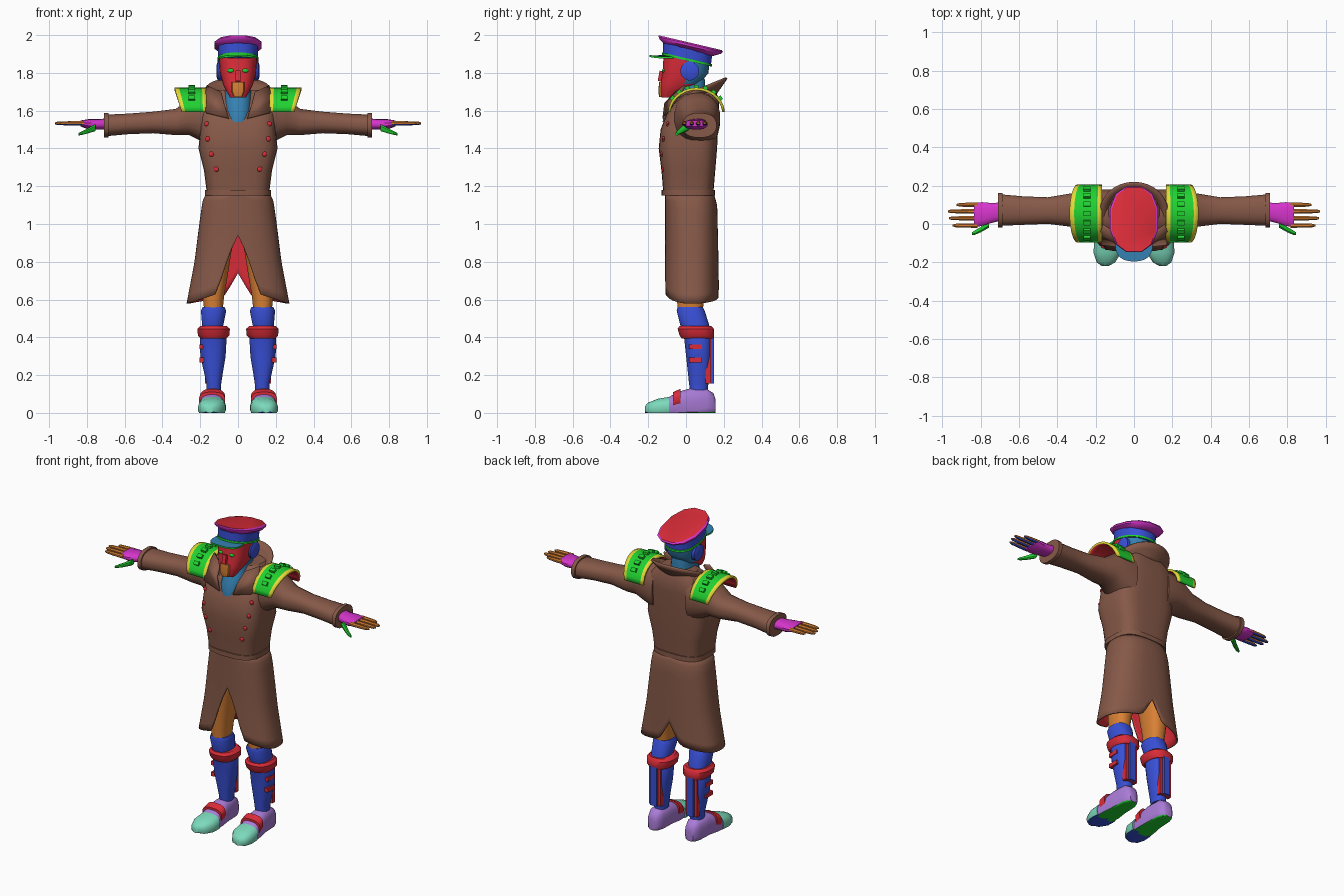
import bpy, bmesh
from math import sin, cos, pi, radians
from mathutils import Matrix, Vector

cube = bpy.data.objects.get("Cube")
if cube:
    bpy.data.objects.remove(cube, do_unlink=True)


def material(name, *rgb):
    m = bpy.data.materials.new(name)
    m.use_nodes = True
    m.diffuse_color = (*rgb, 1)
    m.node_tree.nodes["Principled BSDF"].inputs["Base Color"].default_value = (*rgb, 1)
    return m


BROWN = material("brown", .24, .1, .065)
RED = material("red", .7, .025, .04)
BLUE = material("blue", .04, .08, .68)
GREEN = material("green", .015, .64, .03)
YELLOW = material("yellow", .79, .7, .04)
MAGENTA = material("magenta", .67, .035, .6)
ORANGE = material("orange", .7, .22, .035)
LILAC = material("lilac", .4, .2, .68)
MINT = material("mint", .2, .7, .5)
STEEL = material("steel blue", .035, .22, .45)


def finish(name, bm, mats, mirror=False, rule=None, thick=0, inner=0):
    """Turn a bmesh into a named object with colours, mirror and thickness."""
    bm.normal_update()
    if rule:
        for f in bm.faces:
            f.material_index = int(rule(f.calc_center_median(), f.normal))
    mesh = bpy.data.meshes.new(name)
    bm.to_mesh(mesh)
    bm.free()
    ob = bpy.data.objects.new(name, mesh)
    bpy.context.collection.objects.link(ob)
    for m in mats:
        mesh.materials.append(m)
    bpy.ops.object.select_all(action='DESELECT')
    ob.select_set(True)
    bpy.context.view_layer.objects.active = ob
    bpy.ops.object.shade_smooth_by_angle(angle=radians(40))
    if mirror:
        ob.modifiers.new("mirror", 'MIRROR').use_mirror_merge = False
    if thick:
        s = ob.modifiers.new("thickness", 'SOLIDIFY')
        s.thickness = thick
        s.material_offset = inner
    return ob


def skin(name, rows, mats, closed=True, caps=True, **opts):
    """Faces between rows of points; open sheets are turned to face outward."""
    bm = bmesh.new()
    grid = [[bm.verts.new(p) for p in row] for row in rows]
    n = len(grid[0])
    for r, s in zip(grid, grid[1:]):
        for i in range(n if closed else n - 1):
            j = (i + 1) % n
            bm.faces.new((r[i], r[j], s[j], s[i]))
    if caps:
        bm.faces.new(grid[0])
        bm.faces.new(grid[-1])
    bmesh.ops.recalc_face_normals(bm, faces=bm.faces)
    bm.normal_update()
    if not caps:
        mid = sum((v.co for v in bm.verts), Vector()) / len(bm.verts)
        if sum(f.normal.dot(f.calc_center_median() - mid) for f in bm.faces) < 0:
            bmesh.ops.reverse_faces(bm, faces=bm.faces)
    return finish(name, bm, mats, **opts)


def spow(v, e):
    return abs(v) ** e * (1 if v > 0 else -1)


def ring(a0, a1, b0, b1, n, p):
    """Rounded box outline between two ranges."""
    angles = [2 * pi * (i + .5) / n for i in range(n)]
    return [((a0 + a1) / 2 + (a1 - a0) / 2 * spow(cos(t), 2 / p),
             (b0 + b1) / 2 + (b1 - b0) / 2 * spow(sin(t), 2 / p)) for t in angles]


ORDER = {'x': lambda t, a, b: (t, a, b), 'y': lambda t, a, b: (a, t, b), 'z': lambda t, a, b: (a, b, t)}


def loft(name, axis, sections, mats, n=20, p=2.4, warp=None, **opts):
    """Sections are (position, a min, a max, b min, b max) along an axis."""
    rows = [[ORDER[axis](t, a, b) for a, b in ring(*box, n, p)] for t, *box in sections]
    if warp:
        rows = [[warp(*v) for v in row] for row in rows]
    return skin(name, rows, mats, **opts)


def boxes(name, mats, placed, **opts):
    bm = bmesh.new()
    for m in placed:
        bmesh.ops.create_cube(bm, size=1, matrix=m)
    return finish(name, bm, mats, **opts)


def place(loc, scale, turn=0):
    return Matrix.LocRotScale(Vector(loc), Matrix.Rotation(turn, 3, 'X'), Vector(scale))


def lerp(table, x):
    """Piecewise linear lookup in rising (key, value) pairs."""
    for (x0, y0), (x1, y1) in zip(table, table[1:]):
        if x <= x1:
            return y0 + (y1 - y0) * (x - x0) / (x1 - x0)
    return table[-1][1]


# Coat body, belt and sleeves
torso = loft("coat_body", 'z', [
    (1.16, -.165, .165, -.12, .145), (1.28, -.18, .18, -.13, .155), (1.4, -.21, .21, -.145, .165),
    (1.5, -.2, .2, -.135, .17), (1.59, -.2, .2, -.1, .175), (1.66, -.17, .17, -.05, .175),
    (1.71, -.12, .12, 0, .155)], [BROWN], n=32, p=3.6)
loft("belt", 'z', [(1.15, -.175, .175, -.13, .155), (1.18, -.175, .175, -.13, .155)], [BROWN], n=32, p=3)
loft("sleeves", 'x', [
    (.12, -.07, .18, 1.4, 1.7), (.2, -.06, .18, 1.44, 1.69), (.26, -.03, .17, 1.47, 1.66),
    (.33, -.015, .16, 1.47, 1.61), (.45, 0, .14, 1.48, 1.595), (.58, -.005, .145, 1.475, 1.585),
    (.69, -.01, .155, 1.465, 1.58)], [BROWN], mirror=True)
loft("cuffs", 'x', [(.685, -.018, .162, 1.457, 1.588), (.71, -.018, .162, 1.457, 1.588)], [BROWN], mirror=True)

# Coat skirt with front opening, back vent and red lining
FRONT = [(0, .94), (.17, .86), (.33, .75), (.43, .63), (1, .58)]
BACK = [(0, .74), (.3, .61), (1, .58)]
WIDTH = [(.58, .272), (.8, .23), (1, .205), (1.12, .188), (1.17, .165)]
FACE = [(.58, -.118), (.9, -.11), (1.17, -.11)]
REAR = [(.58, .176), (.9, .17), (1.1, .165), (1.17, .145)]
skirt = []
for k in range(13):
    row = []
    for i in range(64):
        a = 2 * pi * i / 64
        s, c = spow(sin(a), .8), spow(cos(a), .8)
        hem = lerp(FRONT if c > 0 else BACK, abs(s))
        z = 1.17 + (hem - 1.17) * k / 12
        y0, y1 = lerp(FACE, z), lerp(REAR, z)
        row.append((s * lerp(WIDTH, z), (y0 + y1) / 2 - c * (y1 - y0) / 2, z))
    skirt.append(row)
skin("coat_skirt", skirt, [BROWN, RED], caps=False, thick=.01, inner=1)

# Flared collar, open at the front, and lapels
collar = []
for k in range(4):
    f = k / 3
    row = []
    for i in range(25):
        a = radians(35 + 290 * i / 24)
        back = (1 - cos(a)) / 2
        row.append((sin(a) * (.11 + .07 * f), .03 + .03 * f - cos(a) * (.12 + .04 * f),
                    1.59 + .08 * back + f * (.05 + .05 * back)))
    collar.append(row)
skin("collar", collar, [BROWN], closed=False, caps=False, thick=.012)
skin("lapels", [[(.05, -.125, 1.56), (.17, -.11, 1.59)], [(.075, -.115, 1.64), (.18, -.06, 1.66)],
                [(.09, -.06, 1.7), (.165, -.01, 1.735)]],
     [BROWN], closed=False, caps=False, mirror=True, thick=.012)

# Coat buttons, seated on the chest
bpy.context.view_layer.update()
bm = bmesh.new()
for x, z in ((.165, 1.53), (.16, 1.45), (.14, 1.37), (.115, 1.29)):
    hit, spot, *_ = torso.ray_cast((x, -1, z), (0, 1, 0))
    bmesh.ops.create_uvsphere(bm, u_segments=10, v_segments=6, radius=.014,
                              matrix=place(spot, (1, .6, 1)))
finish("buttons", bm, [RED], mirror=True)

# Shoulder plates: green with yellow border, red underneath, studs on top
def arc(t, lift=0):
    return .055 + (.152 + lift) * sin(t), 1.58 + (.142 + lift) * cos(t)


pad = []
for x in (.168, .19, .25, .312, .336):
    row = []
    for i in range(15):
        t = radians(-84 + 12 * i)
        row.append((x - .25 * (x - .168) * (1 - cos(t)), *arc(t)))
    pad.append(row)
skin("shoulder_plates", pad, [GREEN, YELLOW, RED], closed=False, caps=False, mirror=True, thick=.014, inner=2,
     rule=lambda c, n: c.x < .188 or c.x > .314 - .035 * (1 - n.z) or n.z < .2)
boxes("shoulder_studs", [GREEN], [place((.245, *arc(t, .004)), (.034, .024, .02), -t)
                                  for t in (radians(-54 + 18 * i) for i in range(7))], mirror=True)

# Gloves, fingers and thumbs
loft("gloves", 'x', [(.68, .02, .115, 1.5, 1.56), (.74, .005, .11, 1.5, 1.555), (.79, -.01, .115, 1.5, 1.555),
                     (.835, -.02, .112, 1.517, 1.548)], [MAGENTA], n=14, mirror=True)
for label, y, tip in (("index", -.008, .945), ("middle", .03, .965), ("ring", .066, .97), ("little", .1, .925)):
    steps = [(.815, .013), ((.82 + tip) / 2, .012), (tip - .015, .01), (tip, .005)]
    loft(label + "_fingers", 'x', [(x, y - r, y + r, 1.533 - r, 1.533 + r) for x, r in steps],
         [ORANGE, BLUE], n=8, p=2, mirror=True, rule=lambda c, n: n.z < -.1)
loft("thumbs", 'x', [(.755, -.02, .02, 1.49, 1.53), (.8, -.045, -.015, 1.477, 1.505), (.83, -.057, -.033, 1.47, 1.49),
                     (.845, -.057, -.043, 1.468, 1.482)], [GREEN], n=8, p=2, mirror=True)

# Scarf, head, ears and face
loft("scarf", 'z', [(1.54, -.06, .06, -.125, .06), (1.6, -.078, .078, -.12, .1), (1.66, -.075, .075, -.09, .11),
                    (1.77, -.06, .06, -.05, .1)], [STEEL], n=16)
loft("head", 'z', [
    (1.67, -.042, .042, -.13, -.06), (1.7, -.06, .06, -.137, -.02), (1.74, -.08, .08, -.135, .07),
    (1.8, -.096, .096, -.125, .12), (1.88, -.102, .102, -.12, .125)],
    [RED, STEEL], n=28, p=2.7, rule=lambda c, n: c.y > .01)
loft("ears", 'x', [(.08, -.03, .07, 1.76, 1.86), (.107, -.03, .07, 1.76, 1.86), (.115, -.01, .05, 1.78, 1.84)],
     [BLUE], n=16, p=2, mirror=True)
loft("mouth_plate", 'z', [(1.672, -.022, .022, -.142, -.1), (1.7, -.034, .034, -.147, -.1),
                          (1.752, -.034, .034, -.143, -.1)], [ORANGE], n=12, p=4)
boxes("nose", [RED], [place((0, -.13, 1.782), (.026, .03, .055), radians(-10))])
bm = bmesh.new()
bmesh.ops.create_uvsphere(bm, u_segments=12, v_segments=8, radius=.015, matrix=place((.038, -.118, 1.812), (1.2, .6, .7)))
finish("eyes", bm, [GREEN], mirror=True)


# Cap, sloping down to the back
def slope(x, y, z):
    return x, y, z - .235 * y


loft("cap_band", 'z', [(1.865, -.104, .104, -.122, .132), (1.935, -.108, .108, -.122, .14)],
     [BLUE], n=28, warp=slope)
loft("cap_strap", 'z', [(1.866, -.109, .109, -.128, .138), (1.878, -.109, .109, -.128, .138)],
     [GREEN], n=28, warp=slope)
loft("cap_crown", 'z', [(1.922, -.1, .1, -.115, .145), (1.945, -.128, .128, -.145, .19),
                        (1.957, -.128, .128, -.15, .2), (1.965, -.118, .118, -.149, .195)],
     [MAGENTA, RED], n=12, warp=slope, rule=lambda c, n: n.z > .85)
loft("visor", 'z', [(1.886, -.098, .098, -.195, -.02), (1.896, -.098, .098, -.195, -.02)],
     [STEEL, GREEN], n=28, warp=lambda x, y, z: (x, y, z - x * x),
     rule=lambda c, n: abs(n.z) < .5)

# Trousers and shin armour
loft("trouser_legs", 'z', [
    (.55, .08, .18, -.045, .09), (.62, .073, .188, -.05, .1), (.72, .055, .188, -.06, .12),
    (.85, .035, .182, -.07, .13), (.98, .005, .17, -.07, .14)], [ORANGE], mirror=True)
loft("shin_guards", 'z', [
    (.12, .09, .168, .02, .115), (.16, .088, .168, .015, .12), (.3, .065, .2, 0, .135), (.39, .06, .203, -.01, .135),
    (.46, .078, .19, -.03, .125), (.54, .062, .197, -.05, .1), (.56, .07, .188, -.045, .09)], [BLUE], mirror=True)
loft("knee_bands", 'z', [(.395, .06, .2, -.025, .145), (.41, .045, .213, -.035, .15), (.445, .042, .216, -.045, .148),
                         (.46, .06, .2, -.035, .135)], [RED], mirror=True)
boxes("calf_strips", [RED], [place((.131, .118, .28), (.085, .03, .25))], mirror=True)
boxes("calf_fins", [BLUE], [place((.131, .12, .285), (.045, .055, .26))], mirror=True)
boxes("shin_ridges", [RED], [place((.192, .05, z), (.025, .07, .025)) for z in (.28, .35)], mirror=True)


# Boots with toe caps, straps and coloured soles
def ground(x, y, z):
    return x, y, max(z, 0)


def sole(c, n):
    return n.z < -.7


loft("boots", 'y', [
    (-.11, .075, .205, -.03, .07), (-.05, .072, .2, -.03, .11), (.02, .078, .19, -.03, .13), (.11, .082, .185, -.03, .128),
    (.145, .095, .172, -.02, .105), (.157, .11, .16, 0, .07)], [LILAC, GREEN], p=2.8, warp=ground, rule=sole, mirror=True)
loft("toe_caps", 'y', [
    (-.218, .13, .17, 0, .035), (-.2, .098, .195, -.02, .055), (-.15, .066, .212, -.03, .075),
    (-.09, .064, .208, -.03, .085)], [MINT, BLUE], p=2.6, warp=ground, rule=sole, mirror=True)
loft("boot_straps", 'y', [(-.07, .068, .207, .02, .11), (-.03, .068, .202, .03, .127)], [RED], p=2.8, mirror=True)
